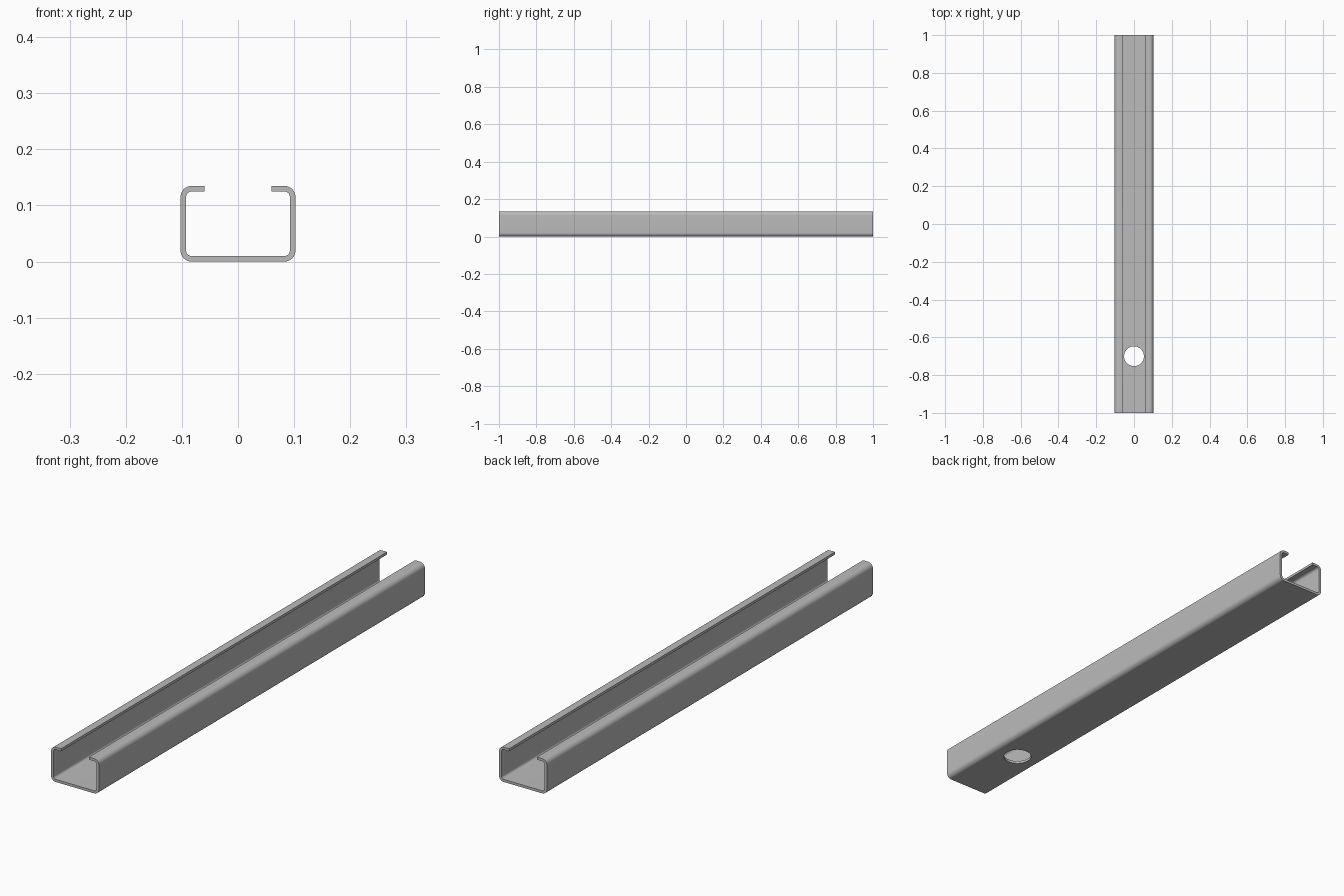
import bpy
import bmesh
from math import sin, cos, pi

cube = bpy.data.objects.get("Cube")
if cube:
    bpy.data.objects.remove(cube, do_unlink=True)

HALF_W, HEIGHT, HALF_L = 0.1025, 0.135, 1.0
WALL, BEND, LIP = 0.01, 0.02, 0.06
STEPS = 10

steel = bpy.data.materials.new("galvanised grey")
steel.use_nodes = True
colour = (0.5, 0.5, 0.5, 1)
steel.diffuse_color = colour
steel.node_tree.nodes["Principled BSDF"].inputs["Base Color"].default_value = colour


def bend(cx, cz, start):
    """Outer and inner point pairs around one quarter bend."""
    pairs = []
    for i in range(STEPS + 1):
        a = start + i / STEPS * pi / 2
        pairs.append([(cx + r * cos(a), cz + r * sin(a)) for r in (BEND, BEND - WALL)])
    return pairs


# Right half of the section, from the bottom bend up to the lip, then mirrored
cx = HALF_W - BEND
half = bend(cx, BEND, -pi / 2) + bend(cx, HEIGHT - BEND, 0)
half.append([(LIP, HEIGHT), (LIP, HEIGHT - WALL)])
section = [[(-x, z) for x, z in pair] for pair in reversed(half)] + half

# Channel: the section as a strip of quads, extruded along its length
bm = bmesh.new()
rows = [[bm.verts.new((x, -HALF_L, z)) for x, z in pair] for pair in section]
strip = [bm.faces.new((a[0], b[0], b[1], a[1])) for a, b in zip(rows, rows[1:])]
new = bmesh.ops.extrude_face_region(bm, geom=strip, use_keep_orig=True)["geom"]
bmesh.ops.translate(bm, vec=(0, 2 * HALF_L, 0),
                    verts=[v for v in new if isinstance(v, bmesh.types.BMVert)])
bmesh.ops.recalc_face_normals(bm, faces=bm.faces)
mesh = bpy.data.meshes.new("channel")
bm.to_mesh(mesh)
bm.free()
mesh.materials.append(steel)
channel = bpy.data.objects.new("channel", mesh)
bpy.context.collection.objects.link(channel)

# Round hole through the floor near the front end
bpy.ops.mesh.primitive_cylinder_add(vertices=48, radius=0.0525, depth=0.06,
                                    location=(0, -0.7, 0.005))
cutter = bpy.context.object
cutter.name = "hole_cutter"
cutter.data.materials.append(steel)
cut = channel.modifiers.new("hole", "BOOLEAN")
cut.operation = "DIFFERENCE"
cut.solver = "EXACT"
cut.object = cutter

bpy.ops.object.select_all(action="DESELECT")
channel.select_set(True)
bpy.context.view_layer.objects.active = channel
bpy.ops.object.modifier_apply(modifier="hole")
bpy.data.objects.remove(cutter, do_unlink=True)
bpy.ops.object.shade_smooth_by_angle()
